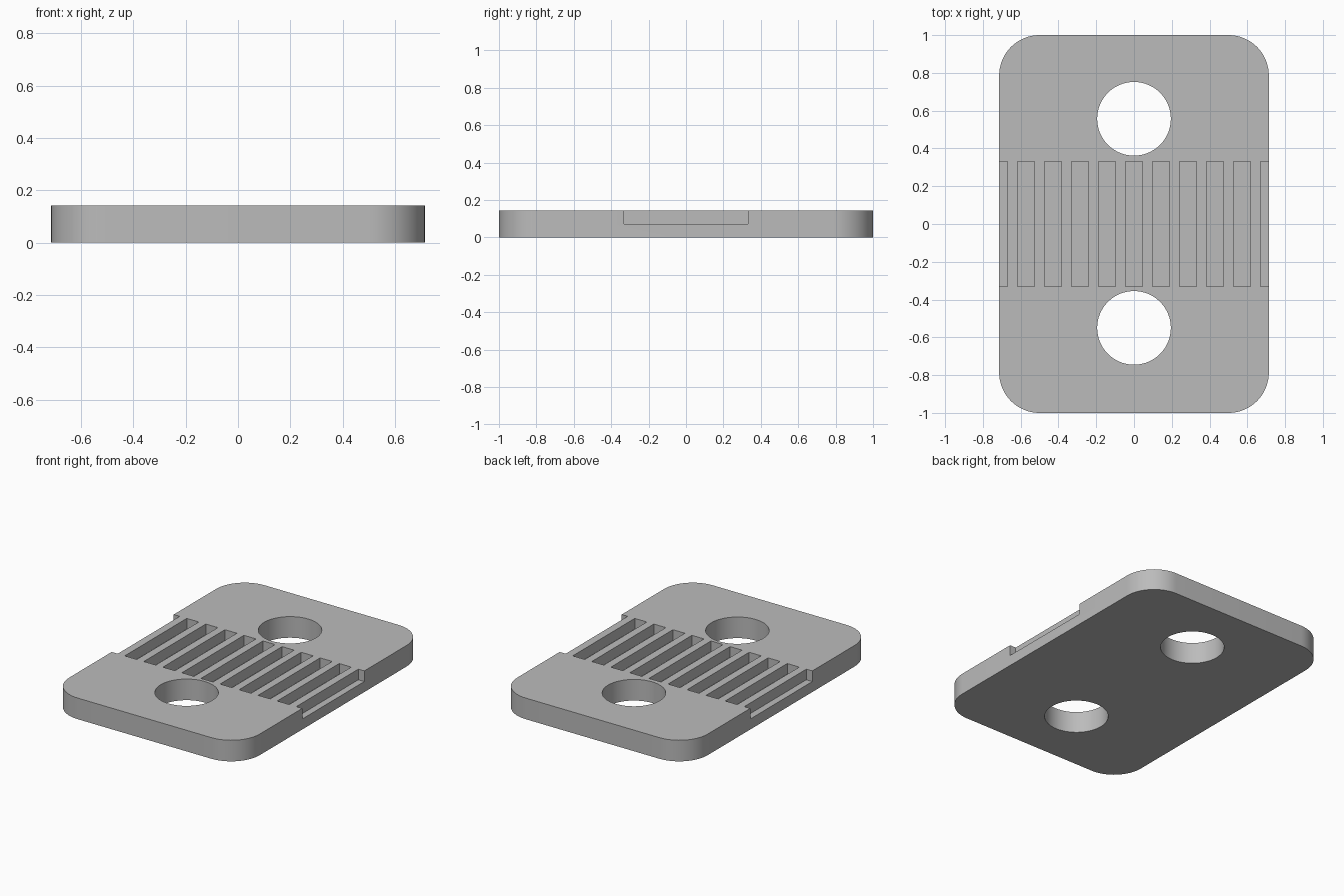
import bpy
import bmesh
from math import cos, sin, pi
from mathutils import Matrix, Vector

HALF_X, HALF_Y, THICK = 0.714, 1.0, 0.143
CORNER = 0.214
PITCH, SLOT_W, SLOT_HALF_Y, FLOOR = HALF_X / 5, 0.09, 0.332, 0.071
HOLE_R, HOLE_YS = 0.195, (0.557, -0.55)

default = bpy.data.objects.get("Cube")
if default:
    bpy.data.objects.remove(default, do_unlink=True)


def make_material(name, colour):
    mat = bpy.data.materials.new(name)
    mat.use_nodes = True
    mat.diffuse_color = colour
    mat.node_tree.nodes["Principled BSDF"].inputs["Base Color"].default_value = colour
    return mat


def object_from(bm, name):
    bmesh.ops.recalc_face_normals(bm, faces=bm.faces)
    mesh = bpy.data.meshes.new(name)
    bm.to_mesh(mesh)
    bm.free()
    obj = bpy.data.objects.new(name, mesh)
    bpy.context.collection.objects.link(obj)
    return obj


# Plate: rounded rectangle outline, extruded upward
bm = bmesh.new()
steps = 16
outline = []
for quarter, (sx, sy) in enumerate(((1, 1), (-1, 1), (-1, -1), (1, -1))):
    for i in range(steps + 1):
        a = (quarter + i / steps) * pi / 2
        outline.append(bm.verts.new((sx * (HALF_X - CORNER) + CORNER * cos(a),
                                     sy * (HALF_Y - CORNER) + CORNER * sin(a), 0)))
base = bm.faces.new(outline)
top = bmesh.ops.extrude_face_region(bm, geom=[base], use_keep_orig=True)
bmesh.ops.translate(bm, vec=(0, 0, THICK),
                    verts=[v for v in top["geom"] if isinstance(v, bmesh.types.BMVert)])
plate = object_from(bm, "clamp_plate")
plate.data.materials.append(make_material("grey", (0.5, 0.5, 0.5, 1)))

# Cutter: two round holes and a row of blind slots, the outer two open at the sides
bm = bmesh.new()
for y in HOLE_YS:
    bmesh.ops.create_cone(bm, cap_ends=True, segments=64, radius1=HOLE_R, radius2=HOLE_R,
                          depth=1, matrix=Matrix.Translation((0, y, 0)))
slot_top = THICK + 0.1
for i in range(-5, 6):
    centre = Vector((i * PITCH, 0, (FLOOR + slot_top) / 2))
    size = Vector((SLOT_W, 2 * SLOT_HALF_Y, slot_top - FLOOR))
    bmesh.ops.create_cube(bm, size=1,
                          matrix=Matrix.Translation(centre) @ Matrix.Diagonal(size).to_4x4())
cutter = object_from(bm, "slot_and_hole_cutter")
cutter.hide_render = True

# Cut the plate, then drop the cutter
bpy.ops.object.select_all(action="DESELECT")
bpy.context.view_layer.objects.active = plate
plate.select_set(True)
cut = plate.modifiers.new("cut", "BOOLEAN")
cut.operation = "DIFFERENCE"
cut.solver = "EXACT"
cut.object = cutter
bpy.ops.object.modifier_apply(modifier=cut.name)
bpy.data.objects.remove(cutter, do_unlink=True)
bpy.ops.object.shade_smooth_by_angle()
